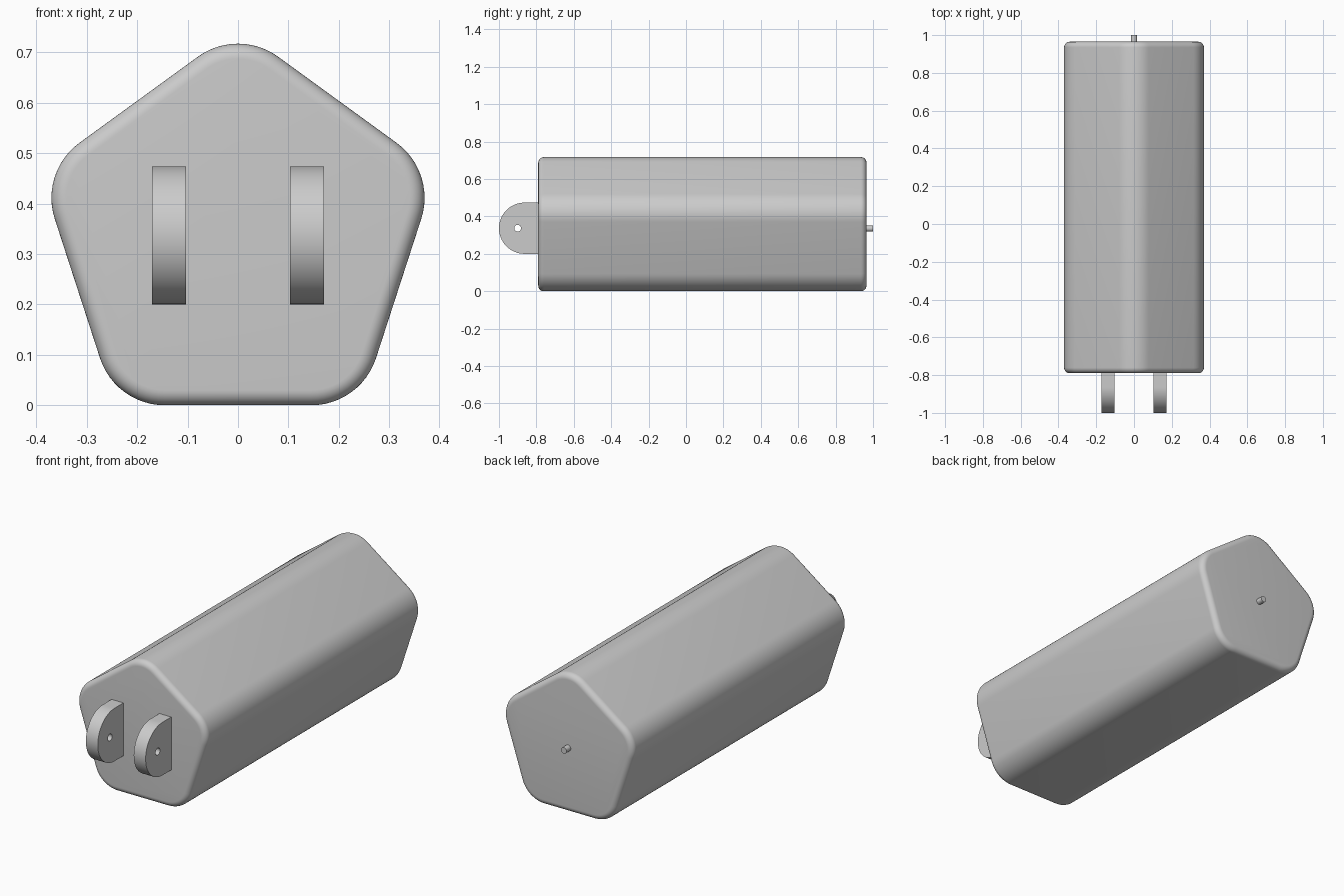
import bpy
import bmesh
from math import cos, sin, pi, radians
from mathutils import Matrix

if "Cube" in bpy.data.objects:
    bpy.data.objects.remove(bpy.data.objects["Cube"])

AXIS_Z = 0.335      # height of the body axis, equal to the pentagon's apothem
CORNER = 0.135      # radius of the long rounded corners
RIM = 0.03          # rounding of the end edges
FRONT, BACK = -0.79, 0.965

grey = bpy.data.materials.new("light_grey")
grey.use_nodes = True
grey.diffuse_color = (0.6, 0.6, 0.6, 1)
grey.node_tree.nodes["Principled BSDF"].inputs["Base Color"].default_value = (0.6, 0.6, 0.6, 1)


def finish(obj):
    obj.data.materials.append(grey)
    bpy.ops.object.select_all(action="DESELECT")
    obj.select_set(True)
    bpy.context.view_layer.objects.active = obj
    bpy.ops.object.shade_smooth_by_angle(angle=radians(30))


def mesh_object(name, bm):
    bmesh.ops.recalc_face_normals(bm, faces=bm.faces)
    mesh = bpy.data.meshes.new(name)
    bm.to_mesh(mesh)
    bm.free()
    obj = bpy.data.objects.new(name, mesh)
    bpy.context.collection.objects.link(obj)
    finish(obj)
    return obj


def rounded_pentagon(radius, steps=12):
    """Points of a pentagon whose corners are arcs of the given radius."""
    reach = (AXIS_Z - CORNER) / cos(pi / 5)
    points = []
    for k in range(5):
        mid = pi / 2 + k * 2 * pi / 5
        for s in range(steps + 1):
            a = mid + (s / steps - 0.5) * 2 * pi / 5
            points.append((reach * cos(mid) + radius * cos(a),
                           AXIS_Z + reach * sin(mid) + radius * sin(a)))
    return points


# Body: rounded pentagon lofted along y, with rounded end rims
bm = bmesh.new()
quarter = [i / 8 * pi / 2 for i in range(9)]
sections = [(FRONT + RIM * (1 - sin(a)), CORNER - RIM * (1 - cos(a))) for a in reversed(quarter)]
sections = sections[::-1]
sections = [(FRONT + RIM * (1 - cos(a)), CORNER - RIM * (1 - sin(a))) for a in quarter]
sections += [(FRONT + BACK - y, r) for y, r in reversed(sections)]
rings = [[bm.verts.new((x, y, z)) for x, z in rounded_pentagon(r)] for y, r in sections]
for r1, r2 in zip(rings, rings[1:]):
    for i in range(len(r1)):
        j = (i + 1) % len(r1)
        bm.faces.new((r1[i], r1[j], r2[j], r2[i]))
bm.faces.new(rings[0])
bm.faces.new(rings[-1])
mesh_object("body", bm)

# Rear pin: short cylinder on the body axis
bm = bmesh.new()
bmesh.ops.create_cone(bm, cap_ends=True, segments=24, radius1=0.016, radius2=0.016, depth=0.045,
                      matrix=Matrix.Translation((0, 0.9775, AXIS_Z)) @ Matrix.Rotation(pi / 2, 4, "X"))
mesh_object("rear_pin", bm)


def add_loop(curve, points):
    spline = curve.splines.new("POLY")
    spline.points.add(len(points) - 1)
    for p, (u, v) in zip(spline.points, points):
        p.co = (u, v, 0, 1)
    spline.use_cyclic_u = True


# Front lugs: round-nosed plates with a pin hole
LUG_R = 0.137
to_world = Matrix(((0, 0, 1, 0), (1, 0, 0, 0), (0, 1, 0, 0), (0, 0, 0, 1)))
for name, x in (("right_lug", -0.137), ("left_lug", 0.137)):
    curve = bpy.data.curves.new(name, "CURVE")
    curve.dimensions = "2D"
    curve.fill_mode = "BOTH"
    curve.extrude = 0.034
    nose = [pi / 2 + pi * i / 32 for i in range(33)]
    outline = [(LUG_R - 1 + LUG_R * cos(a), LUG_R * sin(a)) for a in nose]
    add_loop(curve, outline + [(FRONT + 0.005, -LUG_R), (FRONT + 0.005, LUG_R)])
    turn = [2 * pi * i / 24 for i in range(24)]
    add_loop(curve, [(-0.9 + 0.018 * cos(a), 0.018 * sin(a)) for a in turn])
    lug = bpy.data.objects.new(name, curve)
    bpy.context.collection.objects.link(lug)
    lug.matrix_world = Matrix.Translation((x, 0, AXIS_Z + 0.002)) @ to_world
    bpy.ops.object.select_all(action="DESELECT")
    lug.select_set(True)
    bpy.context.view_layer.objects.active = lug
    bpy.ops.object.convert(target="MESH")
    finish(bpy.context.view_layer.objects.active)
